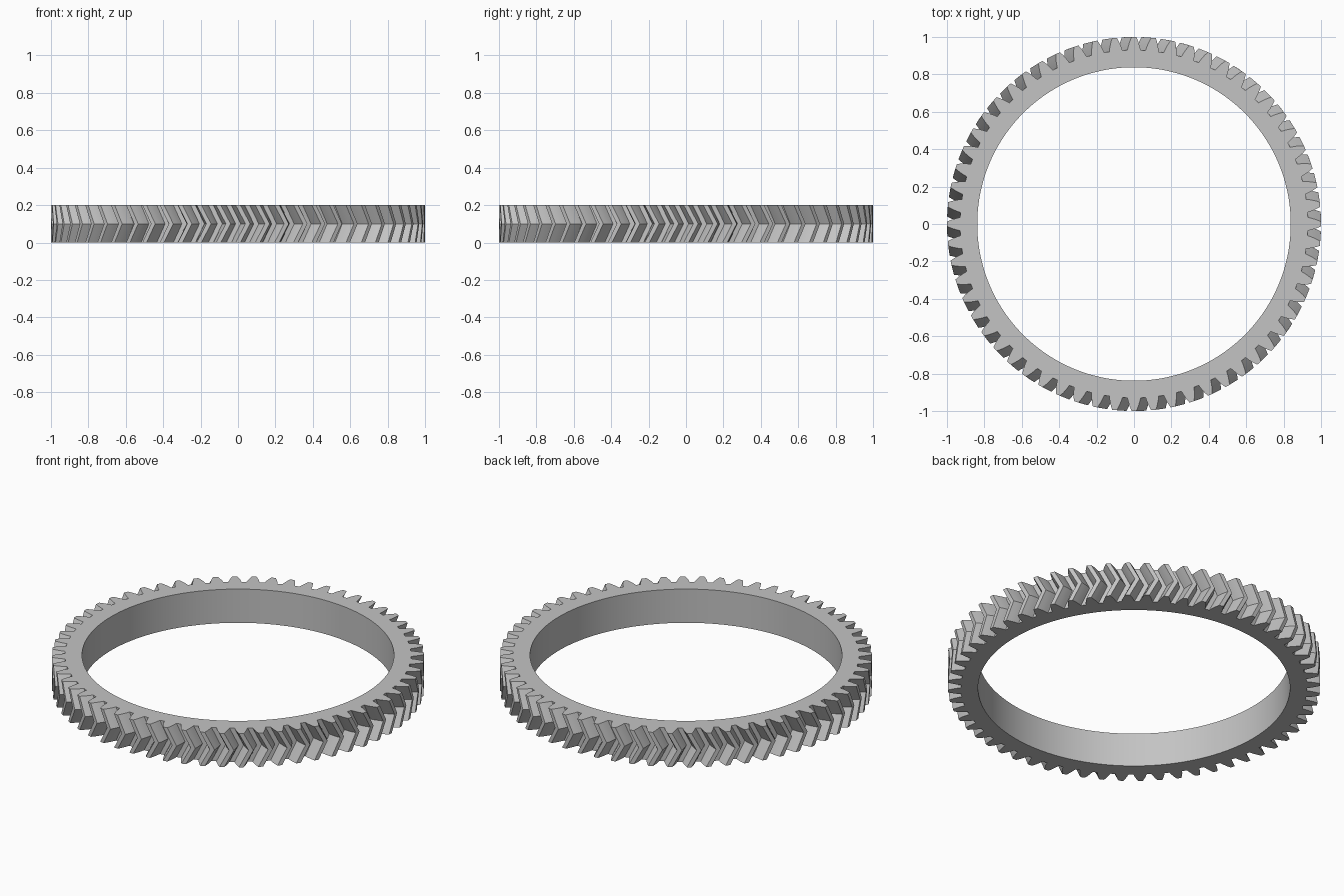
import bpy
import bmesh
from math import cos, sin, tan, acos, pi, radians

if "Cube" in bpy.data.objects:
    bpy.data.objects.remove(bpy.data.objects["Cube"], do_unlink=True)

TEETH = 60
HEIGHT = 0.2
BORE = 0.838
TIP = 1.0
MODULE = 2 * TIP / (TEETH + 2)
PITCH = MODULE * TEETH / 2
ROOT = PITCH - MODULE * 7 / 6
BASE = PITCH * cos(radians(20))
TWIST = HEIGHT / 2 * tan(radians(27)) / PITCH
STEPS = 4                      # points along each tooth flank


def involute(a):
    return tan(a) - a


def half_angle(r):
    """Half the angular width of a tooth at radius r."""
    return pi / (2 * TEETH) + involute(radians(20)) - involute(acos(BASE / r))


def tooth_profile():
    radii = [ROOT + (TIP - ROOT) * i / (STEPS - 1) for i in range(STEPS)]
    rising = [(r, -half_angle(r)) for r in radii]
    return rising + [(r, -a) for r, a in reversed(rising)]


def polar(bm, r, a, z):
    return bm.verts.new((r * cos(a), r * sin(a), z))


def bridge(bm, a, b):
    """Join two closed rings of equal length with quads."""
    n = len(a)
    for i in range(n):
        j = (i + 1) % n
        bm.faces.new((a[i], a[j], b[j], b[i]))


# Toothed outline at the bottom, the twisted middle and the top
bm = bmesh.new()
profile = tooth_profile()
count = TEETH * len(profile)
rings = []
for z, twist in ((0, 0), (HEIGHT / 2, TWIST), (HEIGHT, 0)):
    rings.append([polar(bm, r, a + twist + 2 * pi * t / TEETH, z)
                  for t in range(TEETH) for r, a in profile])

# Round bore, ordered from top to bottom to close the section
start = profile[0][1]
for z in (HEIGHT, 0):
    rings.append([polar(bm, BORE, start + 2 * pi * k / count, z)
                  for k in range(count)])

for i, ring in enumerate(rings):
    bridge(bm, ring, rings[(i + 1) % len(rings)])
bmesh.ops.recalc_face_normals(bm, faces=bm.faces[:])

mesh = bpy.data.meshes.new("herringbone_ring_gear")
bm.to_mesh(mesh)
bm.free()
gear = bpy.data.objects.new("herringbone_ring_gear", mesh)
bpy.context.collection.objects.link(gear)

# Plain grey metal
grey = bpy.data.materials.new("light_grey")
grey.use_nodes = True
colour = (0.55, 0.55, 0.55, 1)
grey.diffuse_color = colour
grey.node_tree.nodes["Principled BSDF"].inputs["Base Color"].default_value = colour
mesh.materials.append(grey)

# Smooth bore, crisp teeth
bpy.ops.object.select_all(action="DESELECT")
gear.select_set(True)
bpy.context.view_layer.objects.active = gear
bpy.ops.object.shade_smooth_by_angle(angle=radians(25))
